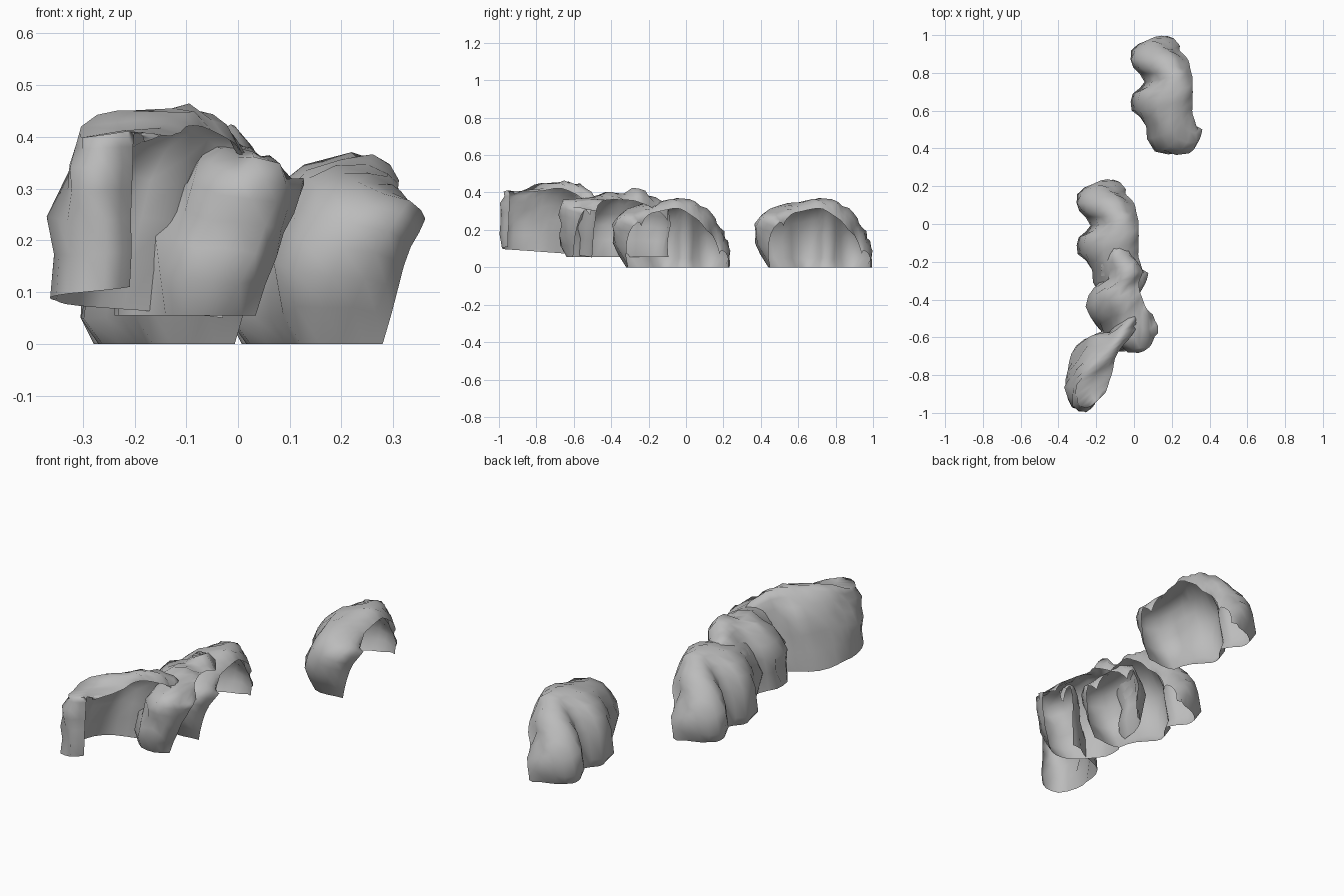
import bpy, bmesh
from mathutils import Vector, noise

grey = bpy.data.materials.new("rock grey")
grey.diffuse_color = (0.5, 0.5, 0.5, 1)


def catmull(a, b, c, d, t):
    return [0.5 * (2*q + (r - p)*t + (2*p - 5*q + 4*r - s)*t*t + (3*q - p - 3*r + s)*t**3)
            for p, q, r, s in zip(a, b, c, d)]


def resample(ribs, steps):
    out = []
    n = len(ribs)
    for i in range(n - 1):
        a, d = ribs[max(i - 1, 0)], ribs[min(i + 2, n - 1)]
        out += [catmull(a, ribs[i], ribs[i + 1], d, k / steps) for k in range(steps)]
    return out + [list(ribs[-1])]


def bez(p, c, q, t):
    return p*(1-t)**2 + c*2*t*(1-t) + q*t*t


def rock_shell(name, ribs, z0, z1, rough, lean, tuck):
    """Open half-dome: each rib is foot x,y / crest x,y,z / rim x,y,z / bulge."""
    cols = resample(ribs, 2)
    n = len(cols)
    bm = bmesh.new()
    grid = []
    for i, c in enumerate(cols):
        zb = z0 + (z1 - z0) * i / (n - 1)
        foot, crest, rim = Vector((c[0], c[1], zb)), Vector(c[2:5]), Vector(c[5:8])
        a, b = cols[max(i - 2, 0)], cols[min(i + 2, n - 1)]
        out = Vector((-(b[1] - a[1]), b[0] - a[0], 0)).normalized()
        # outer wall up to the crest, then over to the open rim
        ctrl = foot.lerp(crest, 0.5 if i < 5 else lean) + out * c[8]
        ctrl.z = zb + (crest.z - zb) * (0.75 if i < 5 else 0.88 - 0.2 * lean)
        pts = [bez(foot, ctrl, crest, k / 6) for k in range(7)]
        # undercut foot
        if tuck and 4 < i < n - 2:
            pts[1] = Vector((pts[1].x, pts[1].y, zb + 0.05))
            pts[0] = foot - out * tuck
        over = crest.lerp(rim, 0.8)
        over.z = crest.z
        pts += [bez(crest, over, rim, k / 3) for k in (1, 2, 3)]
        grid.append([bm.verts.new(p) for p in pts])
    for g, h in zip(grid, grid[1:]):
        for k in range(len(g) - 1):
            bm.faces.new((g[k], g[k + 1], h[k + 1], h[k]))
    bm.normal_update()
    # weathered lumps, calm along the foot line, the rim and both ends
    moves = []
    for i, g in enumerate(grid):
        for k, v in enumerate(g):
            w = 0.3 if k in (0, 9) or i < 2 or i > n - 3 else 1.0
            d = noise.noise(v.co * 11) + 0.6 * noise.noise(v.co * 23)
            m = v.normal * d * rough * w
            if k == 0:
                m.z = 0
            moves.append((v, m))
    for v, m in moves:
        v.co += m
    bmesh.ops.recalc_face_normals(bm, faces=bm.faces)
    me = bpy.data.meshes.new(name)
    bm.to_mesh(me)
    bm.free()
    for p in me.polygons:
        p.use_smooth = True
    me.materials.append(grey)
    ob = bpy.data.objects.new(name, me)
    bpy.context.collection.objects.link(ob)
    return ob


# isolated arch rock at the back
arch = [
    (.28, .45, .36, .50, .24, .325, .52, .22, .06),
    (.20, .44, .335, .43, .28, .32, .54, .26, .13),
    (.12, .45, .23, .45, .31, .31, .58, .29, .15),
    (.07, .53, .19, .55, .33, .31, .62, .30, .06),
    (.00, .61, .20, .64, .345, .31, .67, .31, .06),
    (.00, .68, .22, .71, .365, .305, .73, .31, .05),
    (.05, .75, .23, .78, .36, .305, .78, .28, .01),
    (-.01, .83, .22, .84, .335, .30, .83, .25, .05),
    (-.01, .91, .19, .90, .29, .29, .87, .20, .05),
    (.06, .97, .18, .93, .23, .26, .90, .17, .03),
    (.14, .995, .19, .945, .18, .24, .92, .13, .02),
    (.20, .985, .235, .95, .09, .24, .94, .07, .01),
]
back_rock = rock_shell("back_rock", arch, 0, 0, 0.025, 0.1, 0.025)

# the same rock repeated in the middle
middle_rock = back_rock.copy()
middle_rock.name = "middle_rock"
middle_rock.location = (-.286, -.76, 0)
bpy.context.collection.objects.link(middle_rock)

# leaning rock between the middle and the front
leaning = [
    (.03, -.60, .13, -.54, .31, .10, -.48, .30, .03),
    (-.03, -.64, .12, -.62, .335, .08, -.47, .33, .07),
    (-.11, -.63, .03, -.65, .35, .06, -.44, .35, .07),
    (-.17, -.57, -.03, -.53, .37, .05, -.41, .36, .03),
    (-.23, -.49, -.07, -.43, .40, .03, -.36, .36, .06),
    (-.24, -.40, -.08, -.34, .40, .03, -.30, .36, .06),
    (-.19, -.32, -.07, -.26, .40, .05, -.25, .35, .01),
    (-.18, -.22, -.08, -.19, .39, .02, -.20, .33, .03),
    (-.15, -.13, -.08, -.13, .37, -.02, -.14, .30, .03),
    (-.10, -.10, -.07, -.09, .31, -.04, -.10, .25, .02),
]
rock_shell("leaning_rock", leaning, .055, .055, 0.04, 0.2, 0)

# tall curved cliff at the front
cliff = [
    (-.21, -.95, -.20, -.94, .41, -.18, -.92, .39, .0),
    (-.26, -.985, -.25, -.98, .41, -.15, -.89, .40, .01),
    (-.33, -.97, -.31, -.95, .41, -.13, -.83, .40, .01),
    (-.36, -.87, -.30, -.85, .415, -.11, -.77, .41, .0),
    (-.355, -.78, -.23, -.77, .45, -.10, -.71, .42, .015),
    (-.33, -.69, -.17, -.69, .46, -.07, -.66, .42, .02),
    (-.27, -.61, -.11, -.63, .455, -.03, -.61, .40, .03),
    (-.17, -.57, -.06, -.57, .44, .01, -.56, .37, .02),
    (-.09, -.52, -.01, -.51, .40, .02, -.53, .30, .02),
    (-.03, -.50, .01, -.48, .36, .02, -.51, .28, .01),
]
rock_shell("front_cliff", cliff, .11, .05, 0.025, 0.4, 0)
